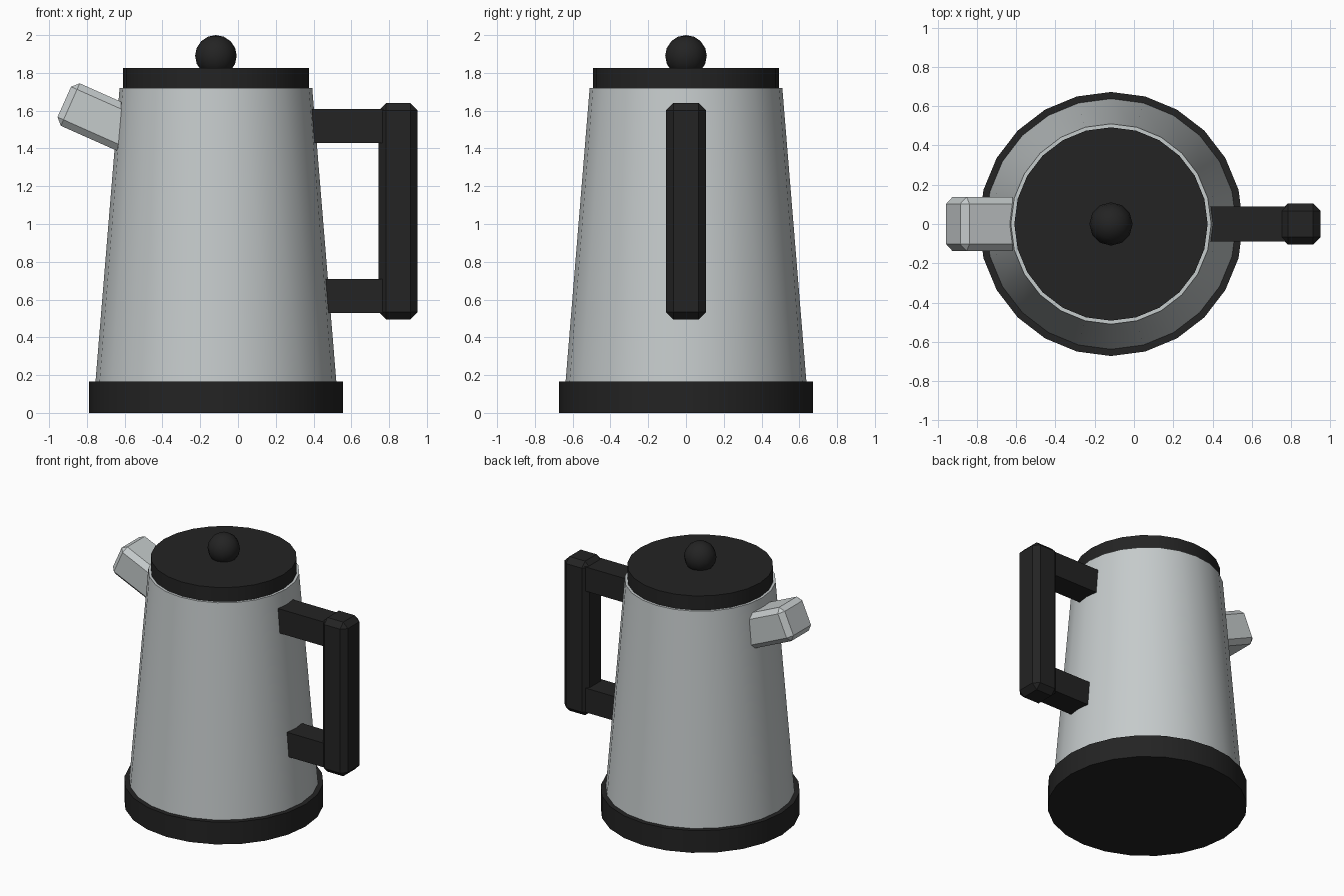
import bpy, math
from mathutils import Vector

if "Cube" in bpy.data.objects:
    bpy.data.objects.remove(bpy.data.objects["Cube"])

CX = -0.117  # axis of the pot


def material(name, rgb):
    m = bpy.data.materials.new(name)
    m.diffuse_color = (*rgb, 1)
    m.use_nodes = True
    m.node_tree.nodes["Principled BSDF"].inputs["Base Color"].default_value = m.diffuse_color
    return m


black = material("black_plastic", (0.017, 0.017, 0.017))
steel = material("brushed_steel", (0.56, 0.595, 0.6))


def finish(name, mat, smooth=False):
    ob = bpy.context.object
    ob.name = name
    ob.data.materials.append(mat)
    if smooth:
        bpy.ops.object.shade_smooth_by_angle(angle=math.radians(40))
    return ob


def tapered(name, r1, r2, z1, z2, mat):
    bpy.ops.mesh.primitive_cone_add(vertices=24, radius1=r1, radius2=r2,
                                    depth=z2 - z1, location=(CX, 0, (z1 + z2) / 2))
    return finish(name, mat, True)


def box(name, lo, hi, mat, bevel=0):
    lo, hi = Vector(lo), Vector(hi)
    bpy.ops.mesh.primitive_cube_add(size=1, location=(lo + hi) / 2)
    ob = bpy.context.object
    ob.scale = hi - lo
    bpy.ops.object.transform_apply(location=False, rotation=False, scale=True)
    if bevel:
        b = ob.modifiers.new("chamfer", 'BEVEL')
        b.width, b.segments = bevel, 1
    return finish(name, mat)


# pot: base, body, lid and knob
tapered("base", 0.672, 0.672, 0, 0.165, black)
tapered("body", 0.638, 0.51, 0.16, 1.72, steel)
tapered("lid", 0.492, 0.492, 1.715, 1.825, black)
bpy.ops.mesh.primitive_uv_sphere_add(segments=12, ring_count=8, radius=0.11,
                                     location=(CX, 0, 1.89))
finish("lid_knob", black, True)

# handle: two arms and a chamfered grip
box("handle_arm_upper", (0.3, -0.088, 1.43), (0.8, 0.088, 1.61), black)
box("handle_arm_lower", (0.36, -0.088, 0.53), (0.8, 0.088, 0.71), black)
box("handle_grip", (0.745, -0.105, 0.495), (0.95, 0.105, 1.64), black, 0.038)

# spout: chamfered block tilted upward
tilt = math.radians(24)
spout = box("spout", (-0.25, -0.138, -0.123), (0.25, 0.138, 0.123), steel, 0.035)
u, n = 1.26, 1.13
spout.location = (-u * math.cos(tilt) + n * math.sin(tilt), 0,
                  u * math.sin(tilt) + n * math.cos(tilt))
spout.rotation_euler = (0, tilt, 0)
